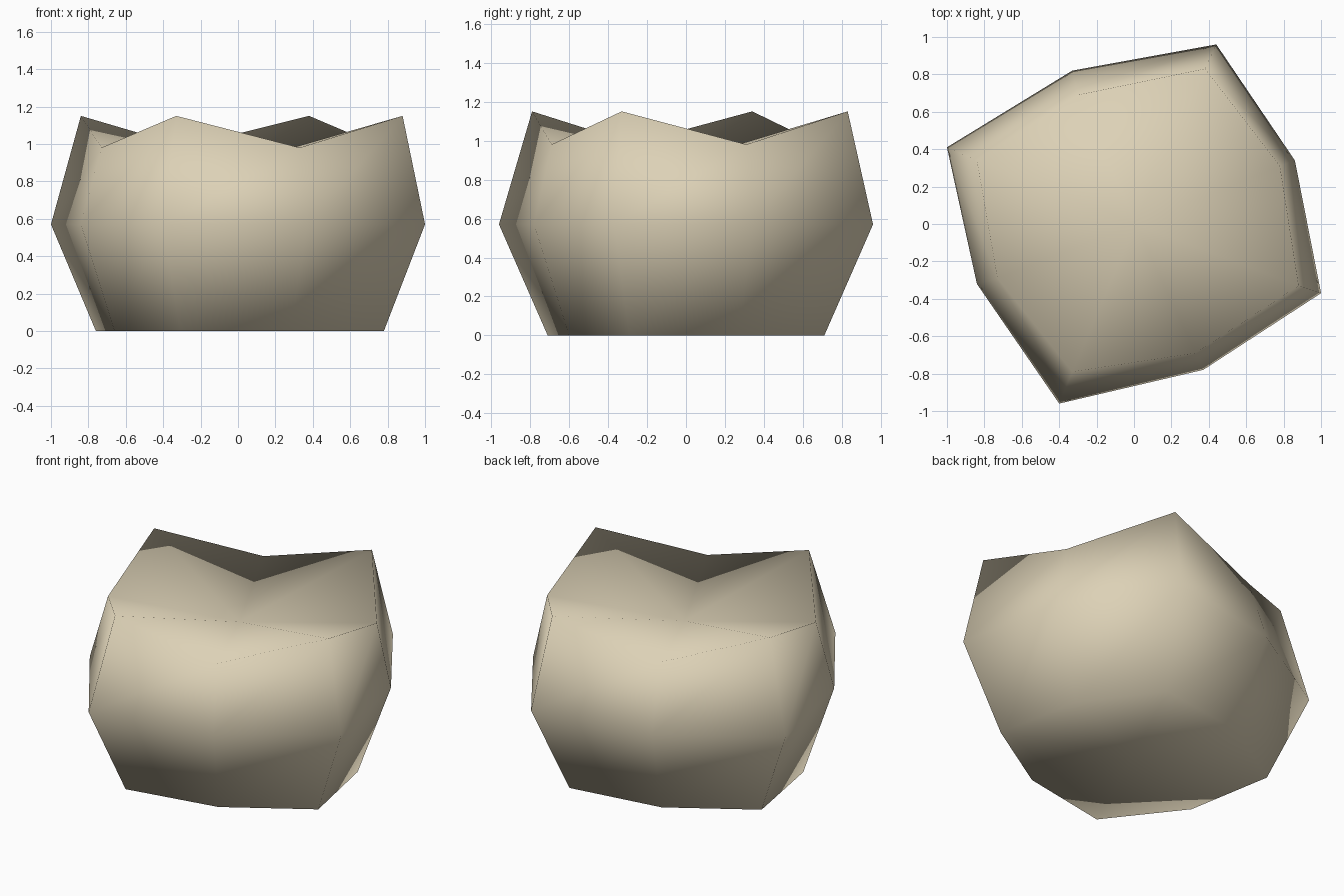
import bpy, bmesh

if "Cube" in bpy.data.objects:
    bpy.data.objects.remove(bpy.data.objects["Cube"])

# Plan outlines of the body, alternating corner and side midpoint, counter-clockwise
BASE = [(-.31, -.71), (.28, -.60), (.78, -.29), (.67, .27),
        (.34, .71), (-.26, .62), (-.76, .31), (-.66, -.26)]
WAIST = [(-.40, -.96), (.37, -.78), (1, -.37), (.86, .34),
         (.44, .96), (-.33, .82), (-1, .41), (-.84, -.32)]
RIM = [(-.33, -.79), (.33, -.69), (.88, -.33), (.78, .31),
       (.38, .83), (-.30, .69), (-.84, .34), (-.73, -.29)]

bm = bmesh.new()


def ring(points, corner_z, mid_z):
    return [bm.verts.new((x, y, mid_z if i % 2 else corner_z))
            for i, (x, y) in enumerate(points)]


base = ring(BASE, 0, 0)
waist = ring(WAIST, .57, .57)
rim = ring(RIM, 1.15, .98)      # raised corners, dipped sides
n = len(base)

# Walls
for low, high in ((base, waist), (waist, rim)):
    for i in range(n):
        j = (i + 1) % n
        bm.faces.new((low[i], low[j], high[j], high[i]))

# Dished top and flat underside
top = bm.verts.new((.01, 0, .90))
bottom = bm.verts.new((.01, 0, 0))
for i in range(n):
    j = (i + 1) % n
    bm.faces.new((rim[i], rim[j], top))
    bm.faces.new((base[j], base[i], bottom))

bmesh.ops.recalc_face_normals(bm, faces=bm.faces)
for f in bm.faces:
    f.smooth = True

mesh = bpy.data.meshes.new("stone_body")
bm.to_mesh(mesh)
bm.free()

# Colour
mat = bpy.data.materials.new("sand_beige")
mat.diffuse_color = (.72, .64, .47, 1)
mat.use_nodes = True
mat.node_tree.nodes["Principled BSDF"].inputs["Base Color"].default_value = mat.diffuse_color
mesh.materials.append(mat)
bpy.context.collection.objects.link(bpy.data.objects.new("stone_body", mesh))
